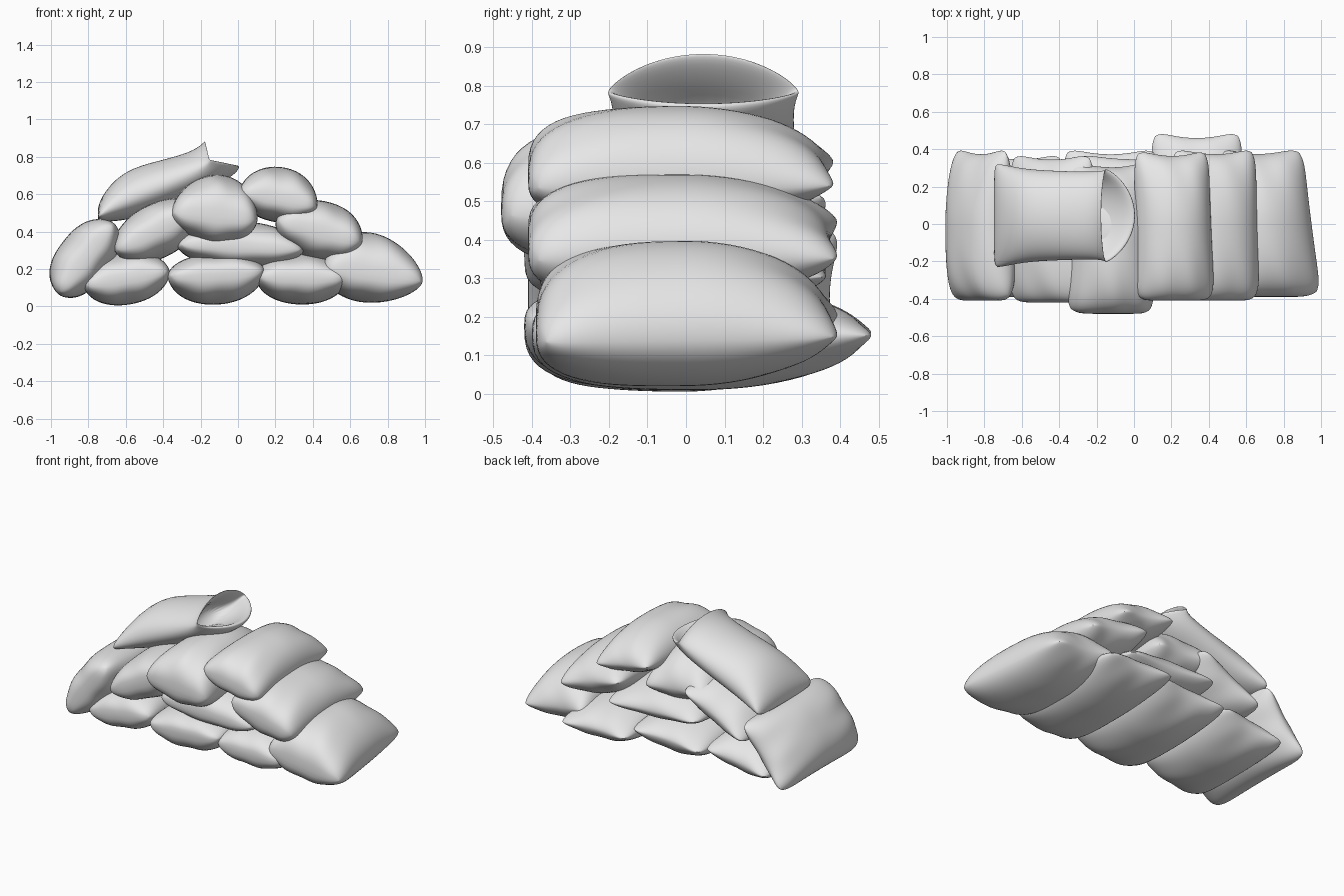
import bpy, bmesh, math, random
from mathutils import Vector

if "Cube" in bpy.data.objects:
    bpy.data.objects.remove(bpy.data.objects["Cube"])

random.seed(4)
cloth = bpy.data.materials.new("grey_cloth")
cloth.diffuse_color = (0.8, 0.8, 0.8, 1)
cloth.use_nodes = True
cloth.node_tree.nodes["Principled BSDF"].inputs["Base Color"].default_value = cloth.diffuse_color


def finish(name, bm):
    """Turn a bmesh into a smooth cloth object."""
    bmesh.ops.remove_doubles(bm, verts=bm.verts, dist=1e-5)
    bmesh.ops.recalc_face_normals(bm, faces=bm.faces)
    for f in bm.faces:
        f.smooth = True
    me = bpy.data.meshes.new(name)
    bm.to_mesh(me)
    bm.free()
    me.materials.append(cloth)
    ob = bpy.data.objects.new(name, me)
    bpy.context.collection.objects.link(ob)
    return ob


def skin(bm, rows, closed=False):
    """Bridge equal rows of vertices with quads."""
    n = len(rows[0])
    for a, b in zip(rows, rows[1:]):
        for i in range(n if closed else n - 1):
            j = (i + 1) % n
            bm.faces.new((a[i], a[j], b[j], b[i]))


def filled_bag(name, left, right, up, down, front, back, power=2.0, skew=0.0, taper=0.04, n=36):
    """Pillow between two side seams (x, z), bulging up and down, lying along y."""
    L, R = Vector(left), Vector(right)
    half = (R - L) / 2
    normal = Vector((-half.y, half.x)).normalized()
    yc, yh = (front + back) / 2, (back - front) / 2
    phase = random.uniform(0, 6)
    bm = bmesh.new()
    t = [math.sin(math.pi * (i / n - 0.5)) for i in range(n + 1)]
    for side, bulge in ((1, up), (-1, down)):
        rows = []
        for v in t:
            # blunt front end, tapering back end
            p, e = (3, 0.36) if v < 0 else (1.8, 0.55)
            end = max(0, 1 - abs(v) ** p) ** e
            row = []
            for u in t:
                thick = max(0, 1 - abs(u) ** power) ** 0.5 * end
                # seams pulled in at the back, with rounded corners
                us = u + skew * (1 - u * u)
                pu = us * (1 - 0.025 * (1 - v * v) - 0.09 * abs(v) ** 10)
                pu -= taper * (v + 1) * (us + 1) / 2
                hollow = 0.09 if v > 0 else 0.0
                pv = v * (1 - hollow * (1 - u * u) * v * v - 0.07 * abs(u) ** 8)
                fold = 1 + 0.05 * v * v * math.sin(8 * u + 3 * v + phase)
                q = L + half * (pu + 1) + normal * (side * bulge * thick * fold)
                row.append(bm.verts.new((q.x, yc + yh * pv, q.y)))
            rows.append(row)
        skin(bm, rows)
    return finish(name, bm)


# name, left seam, right seam, bulge up, bulge down, front y, back y, fullness, skew, taper
BAGS = [
    ("bottom_left_bag", (-0.83, 0.11), (-0.36, 0.19), 0.14, 0.14, -0.39, 0.38, 2.1, 0),
    ("bottom_middle_bag", (-0.38, 0.16), (0.15, 0.19), 0.11, 0.165, -0.42, 0.41, 2.1, 0),
    ("bottom_right_bag", (0.09, 0.16), (0.59, 0.15), 0.13, 0.145, -0.40, 0.50, 2.1, 0, 0.02),
    ("right_end_bag", (0.45, 0.21), (1.0, 0.13), 0.22, 0.155, -0.39, 0.41, 1.9, -0.1, 0.17),
    ("left_end_bag", (-0.96, 0.06), (-0.66, 0.45), 0.155, 0.13, -0.41, 0.41, 2.5, 0),
    ("second_left_bag", (-0.66, 0.29), (-0.20, 0.53), 0.14, 0.15, -0.42, 0.38, 2.0, 0),
    ("second_middle_bag", (-0.33, 0.33), (0.36, 0.30), 0.14, 0.11, -0.38, 0.38, 2.1, 0),
    ("second_right_bag", (0.20, 0.46), (0.67, 0.34), 0.165, 0.155, -0.41, 0.41, 2.1, 0.06),
    ("top_middle_bag", (-0.36, 0.50), (0.11, 0.46), 0.225, 0.155, -0.48, 0.34, 1.9, 0.08),
    ("top_right_bag", (0.00, 0.61), (0.43, 0.53), 0.175, 0.12, -0.41, 0.40, 2.1, 0.04, 0.07),
]
for bag in BAGS:
    filled_bag(*bag)

# open bag: top, bottom and side points (x, z) plus half width; goes out to the lip, then inside
SECTIONS = [
    ((-0.75, 0.48), (-0.745, 0.455), (-0.75, 0.465), 0.27),
    ((-0.75, 0.57), (-0.67, 0.45), (-0.735, 0.50), 0.285),
    ((-0.62, 0.73), (-0.50, 0.48), (-0.60, 0.57), 0.25),
    ((-0.42, 0.78), (-0.32, 0.55), (-0.39, 0.65), 0.24),
    ((-0.25, 0.825), (-0.10, 0.65), (-0.20, 0.73), 0.235),
    ((-0.185, 0.875), (0.00, 0.715), (-0.155, 0.77), 0.245),
    ((-0.175, 0.89), (0.015, 0.755), (-0.15, 0.785), 0.255),
    ((-0.175, 0.865), (-0.02, 0.755), (-0.16, 0.785), 0.23),
    ((-0.24, 0.79), (-0.12, 0.69), (-0.20, 0.73), 0.19),
    ((-0.33, 0.73), (-0.26, 0.63), (-0.29, 0.68), 0.12),
]
bm = bmesh.new()
rings = []
for k, (top, bottom, side, width) in enumerate(SECTIONS):
    C = Vector(side)
    pinch = 1.5 if 5 <= k <= 7 else 1.0
    ring = []
    for i in range(24):
        a = 2 * math.pi * i / 24
        s = math.sin(a)
        p = C + (Vector(top if s > 0 else bottom) - C) * abs(s) ** pinch
        ring.append(bm.verts.new((p.x, 0.045 + width * math.cos(a), p.y)))
    rings.append(ring)
skin(bm, rings, closed=True)
bm.faces.new(rings[0])
bm.faces.new(rings[-1])
open_bag = finish("open_top_bag", bm)
sub = open_bag.modifiers.new("soften", 'SUBSURF')
sub.levels = sub.render_levels = 2
